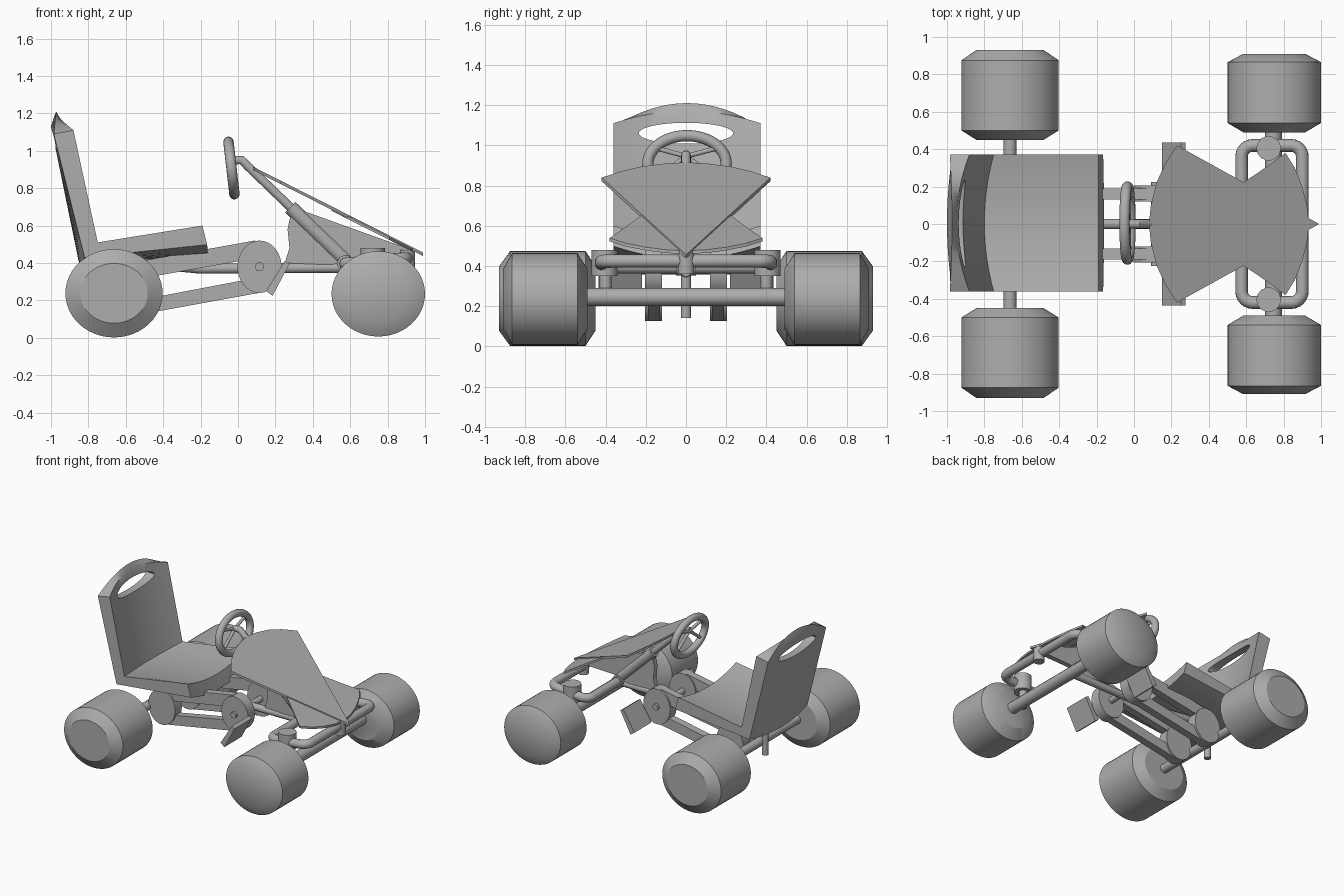
import bpy, bmesh, math
from mathutils import Vector

if "Cube" in bpy.data.objects:
    bpy.data.objects.remove(bpy.data.objects["Cube"])

grey = bpy.data.materials.new("plain grey")
grey.diffuse_color = (0.42, 0.42, 0.42, 1)
grey.use_nodes = True
grey.node_tree.nodes["Principled BSDF"].inputs["Base Color"].default_value = grey.diffuse_color


def finish(ob, smooth=True):
    if not ob.data.materials:
        ob.data.materials.append(grey)
    bpy.ops.object.select_all(action='DESELECT')
    ob.select_set(True)
    bpy.context.view_layer.objects.active = ob
    bpy.ops.object.convert(target='MESH')
    if smooth:
        bpy.ops.object.shade_smooth_by_angle(angle=math.radians(32))
    return ob


def from_bm(name, bm, smooth=True):
    bmesh.ops.recalc_face_normals(bm, faces=bm.faces)
    me = bpy.data.meshes.new(name)
    bm.to_mesh(me)
    bm.free()
    ob = bpy.data.objects.new(name, me)
    bpy.context.collection.objects.link(ob)
    return finish(ob, smooth)


def loft(name, rings, smooth=True):
    """Solid through closed rings of points, capped at both ends."""
    bm = bmesh.new()
    vs = [[bm.verts.new(p) for p in r] for r in rings]
    n = len(rings[0])
    for a, b in zip(vs, vs[1:]):
        for i in range(n):
            bm.faces.new((a[i], a[(i + 1) % n], b[(i + 1) % n], b[i]))
    bm.faces.new(vs[0])
    bm.faces.new(vs[-1])
    return from_bm(name, bm, smooth)


def lathe_y(name, x, z, profile, n=48):
    """Elliptical turned part along y; profile rows are (y, rx, rz)."""
    ts = [2 * math.pi * i / n for i in range(n)]
    return loft(name, [[(x + rx * math.cos(t), y, z + rz * math.sin(t)) for t in ts]
                       for y, rx, rz in profile])


def tube(name, pts, r, cyclic=False, res=5):
    cu = bpy.data.curves.new(name, 'CURVE')
    cu.dimensions = '3D'
    cu.bevel_depth, cu.bevel_resolution, cu.use_fill_caps = r, res, True
    sp = cu.splines.new('POLY')
    sp.points.add(len(pts) - 1)
    for p, co in zip(sp.points, pts):
        p.co = (*co, 1)
    sp.use_cyclic_u = cyclic
    ob = bpy.data.objects.new(name, cu)
    bpy.context.collection.objects.link(ob)
    return finish(ob)


def plate(name, xz, y0, y1, smooth=False):
    return loft(name, [[(x, y, z) for x, z in xz] for y in (y0, y1)], smooth)


# Wheels and everything mirrored left and right
for s, side in ((-1, "right"), (1, "left")):
    lathe_y(f"rear_wheel_{side}", -0.663, 0.238,
            [(s * 0.45, .18, .16), (s * 0.50, .26, .236), (s * 0.875, .26, .236), (s * 0.93, .18, .16)])
    lathe_y(f"front_wheel_{side}", 0.75, 0.235,
            [(s * 0.49, .165, .15), (s * 0.54, .25, .228), (s * 0.865, .25, .228), (s * 0.91, .165, .15)])
    # steering pivots
    tube(f"pivot_pin_{side}", [(0.72, s * .40, .22), (0.72, s * .40, .42)], .03)
    tube(f"pivot_head_{side}", [(0.72, s * .405, .35), (0.72, s * .405, .48)], .066)
    # drive discs, joined by upper and lower bars
    for x, z, end in ((0.115, 0.38, "front"), (-0.53, 0.265, "rear")):
        lathe_y(f"{end}_drive_disc_{side}", x, z, [(s * .12, .118, .14), (s * .205, .118, .14)], 32)
    plate(f"upper_drive_bar_{side}", [(-.55, .405), (.09, .52), (.12, .43), (-.53, .315)], s * .13, s * .19)
    plate(f"lower_drive_bar_{side}", [(-.51, .205), (.12, .325), (.14, .245), (-.52, .125)], s * .13, s * .19)
    # pedal
    plate(f"pedal_{side}", [(.25, .41), (.275, .395), (.185, .225), (.15, .25)], s * .22, s * .435)

# Axles
tube("rear_axle", [(-.663, -.47, .238), (-.663, .47, .238)], .035)
tube("front_axle", [(.745, -.5, .245), (.745, .5, .245)], .045)
tube("pedal_shaft", [(.115, -.225, .38), (.115, .225, .38)], .024)

# Main frame and seat post
tube("frame_tube", [(.6, 0, .375), (-.2, 0, .37), (-.72, 0, .42)], .028)
tube("seat_post", [(-.70, 0, .14), (-.70, 0, .46)], .025)

# Rounded front bumper loop, slightly raised at the front
loop, rad = [], 0.06
for cx, cy, a0 in ((.84, .36, 0), (.635, .36, 90), (.635, -.36, 180), (.84, -.36, 270)):
    for k in range(7):
        a = math.radians(a0 + 15 * k)
        x = cx + rad * math.cos(a)
        loop.append((x, cy + rad * math.sin(a), .395 + (x - .575) * .09))
tube("bumper_loop", loop, .034, True)
tube("bumper_clamp", [(.905, 0, .36), (.905, 0, .47)], .042)
tube("rear_clamp", [(.575, -.05, .397), (.575, .05, .397)], .045)

# Steering column with sleeve and bent top
tube("steering_column", [(-.035, 0, .95), (.02, 0, .95), (.05, 0, .92), (.6, 0, .39)], .024)
tube("column_sleeve", [(.28, 0, .698), (.58, 0, .41)], .04)

# Steering wheel: elliptical rim, leaning back, with spokes
rim = lambda t, k=1: Vector((-.035 - .016 * k * math.sin(t), .195 * k * math.cos(t) + .005,
                             .908 + .14 * k * math.sin(t)))
N = 48
ring = tube("steering_rim", [rim(2 * math.pi * i / N) for i in range(N)], .028, True)
for i, deg in enumerate((35, 145, 215, 325)):
    tube(f"steering_spoke_{i}", [(-.03, 0, .945), rim(math.radians(deg))], .012)

# Dished seat: edge profile plus the shift reached at the middle
prof = [(-.19, .60, 0, -.06), (-.75, .51, -.05, -.03), (-.88, 1.11, -.07, .06),
        (-.985, 1.09, .012, .12), (-.97, 1.03, -.03, .10), (-.82, .43, -.03, -.03),
        (-.165, .498, .005, -.063)]
rings = []
for i in range(17):
    u = -1 + i / 8
    d = 1 - u * u
    rings.append([(x + dx * d, .366 * u + .005, z + dz * d) for x, z, dx, dz in prof])
seat = loft("seat", rings)

# Oval hand hole through the backrest
bpy.ops.mesh.primitive_cylinder_add(vertices=40, radius=1, depth=.5, location=(-.95, .0, 1.06),
                                    rotation=(0, math.pi / 2, 0))
cutter = bpy.context.object
cutter.scale = (.052, .235, 1)
cutter.hide_render = True
cut = seat.modifiers.new("hand_hole", 'BOOLEAN')
cut.operation, cut.solver, cut.object = 'DIFFERENCE', 'EXACT', cutter
finish(seat)
bpy.data.objects.remove(cutter)


# Sloping cowl: main shield to the tip, and a front fin plate below it
def sloped(name, half, drop, thick):
    out = half + [(x, -y) for x, y in reversed(half) if y > 0]
    zs = lambda x: .915 - .505 * (x - .08) - drop
    return loft(name, [[(x, y, zs(x) - t) for x, y in out] for t in (0, thick)], False)


sloped("cowl_shield", [(.08, 0), (.09, .10), (.12, .22), (.165, .32), (.23, .42), (.99, 0)], 0, .018)
sloped("cowl_fins", [(.5, 0), (.56, .21), (.59, .225), (.70, .30), (.81, .38), (.86, .30),
                     (.90, .20), (.925, .1), (.935, 0)], .008, .016)

# Upright web that carries the cowl
plate("cowl_web", [(.29, .70), (.93, .47), (.92, .44), (.62, .43), (.50, .39), (.25, .40), (.275, .48), (.265, .58)],
      -.02, .02)
